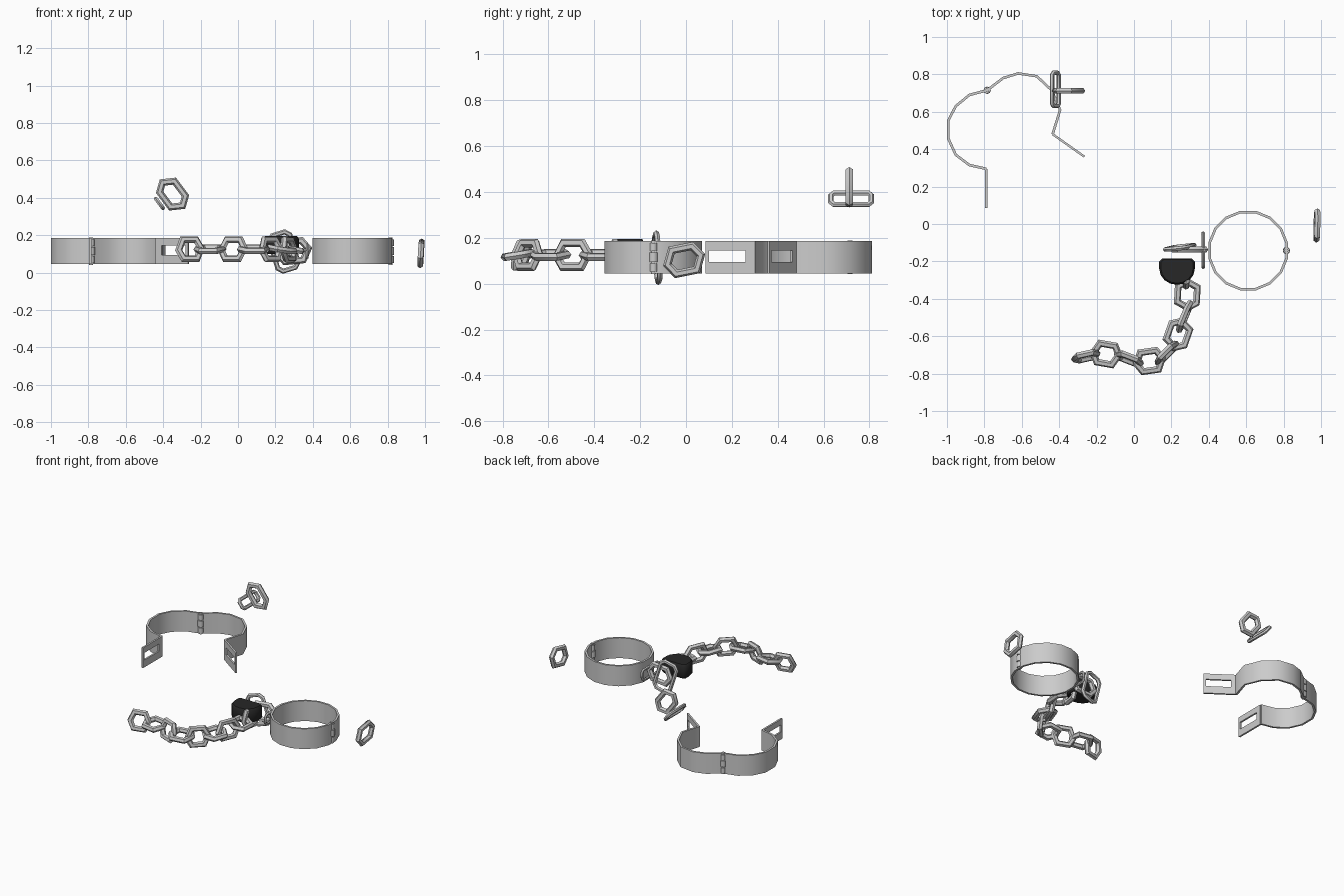
import bpy, bmesh
from math import sin, cos, pi, radians
from mathutils import Vector

if "Cube" in bpy.data.objects:
    bpy.data.objects.remove(bpy.data.objects["Cube"])

Z0, Z1 = 0.045, 0.185


def finish(name, bm, angle=50):
    bmesh.ops.recalc_face_normals(bm, faces=bm.faces)
    me = bpy.data.meshes.new(name)
    bm.to_mesh(me)
    bm.free()
    ob = bpy.data.objects.new(name, me)
    bpy.context.collection.objects.link(ob)
    bpy.context.view_layer.objects.active = ob
    for o in bpy.context.selected_objects:
        o.select_set(False)
    ob.select_set(True)
    bpy.ops.object.shade_smooth_by_angle(angle=radians(angle))
    return ob


def loft(bm, rings, closed):
    """Skin rings of points; cap the ends when the path is open."""
    vs = [[bm.verts.new(p) for p in r] for r in rings]
    n, m = len(vs), len(vs[0])
    for i in range(n if closed else n - 1):
        a, b = vs[i], vs[(i + 1) % n]
        for j in range(m):
            k = (j + 1) % m
            bm.faces.new((a[j], a[k], b[k], b[j]))
    if not closed:
        bm.faces.new(vs[0])
        bm.faces.new(vs[-1])


def link(name, centre, along, side, length=0.17, width=0.135, r=0.018, oblong=False):
    """Low-poly closed link: pointed hexagon, or chamfered oblong."""
    c, u = Vector(centre), Vector(along).normalized()
    v = Vector(side)
    v = (v - u * v.dot(u)).normalized()
    w = u.cross(v)
    a, b = length / 2 - r, width / 2 - r
    if oblong:
        k = 0.4 * b
        shape = [(a, -b + k), (a, b - k), (a - k, b), (-a + k, b),
                 (-a, b - k), (-a, -b + k), (-a + k, -b), (a - k, -b)]
    else:
        shape = [(a, 0.12 * b), (a * 0.6, b), (-a * 0.6, b),
                 (-a, -0.12 * b), (-a * 0.6, -b), (a * 0.6, -b)]
    pts = [Vector(p) for p in shape]
    rings = []
    for i, p in enumerate(pts):
        d0 = (p - pts[i - 1]).normalized()
        d1 = (pts[(i + 1) % len(pts)] - p).normalized()
        n = Vector((d0.y + d1.y, -d0.x - d1.x)).normalized()
        m = r / max(0.6, n.dot(Vector((d0.y, -d0.x))))
        ring = []
        for j in range(6):
            t = j * pi / 3
            q = p + n * m * cos(t)
            ring.append(c + u * q.x + v * q.y + w * r * sin(t))
        rings.append(ring)
    bm = bmesh.new()
    loft(bm, rings, True)
    return finish(name, bm)


def band(name, path, closed=False, th=0.014):
    """Upright metal strip following a plan path."""
    pts = [Vector(p) for p in path]
    n, rings = len(pts), []
    for i, p in enumerate(pts):
        a = pts[i - 1] if (i or closed) else p
        b = pts[(i + 1) % n] if (i < n - 1 or closed) else p
        d = (b - a).normalized()
        o = Vector((d.y, -d.x)) * th / 2
        rings.append([(*(p + o), Z0), (*(p + o), Z1), (*(p - o), Z1), (*(p - o), Z0)])
    bm = bmesh.new()
    loft(bm, rings, closed)
    return finish(name, bm)


def slotted_tab(name, p0, p1, th=0.012):
    """Flat plate with a rectangular slot."""
    p0, p1 = Vector(p0), Vector(p1)
    d = p1 - p0
    o = Vector((d.y, -d.x)).normalized() * th / 2
    corners = [((0, Z0), (0.17, 0.095)), ((1, Z0), (0.93, 0.095)),
               ((1, Z1), (0.93, 0.145)), ((0, Z1), (0.17, 0.145))]
    rings = []
    for (so, zo), (si, zi) in corners:
        po, pi_ = p0 + d * so, p0 + d * si
        rings.append([(*(po + o), zo), (*(pi_ + o), zi), (*(pi_ - o), zi), (*(po - o), zo)])
    bm = bmesh.new()
    loft(bm, rings, True)
    return finish(name, bm, 30)


def hinge(name, x, y):
    """Pin with three knuckles."""
    bm = bmesh.new()
    for z, r, h in ((0.115, 0.011, 0.146), (0.07, 0.018, 0.036),
                    (0.115, 0.02, 0.042), (0.16, 0.018, 0.036)):
        res = bmesh.ops.create_cone(bm, cap_ends=True, segments=8, radius1=r, radius2=r, depth=h)
        bmesh.ops.translate(bm, verts=res["verts"], vec=(x, y, z))
    finish(name, bm)


# closed cuff
band("closed_cuff", [(0.61 + 0.21 * cos((i + .5) * pi / 8), -0.142 + 0.21 * sin((i + .5) * pi / 8))
                     for i in range(16)], True)
hinge("closed_cuff_hinge", 0.815, -0.142)

# open cuff: two halves, hinge and slotted tabs
band("open_cuff_left", [(-0.79, 0.295), (-0.88, 0.315), (-0.953, 0.37), (-0.992, 0.455), (-0.992, 0.555),
                        (-0.953, 0.63), (-0.88, 0.69), (-0.785, 0.715)])
band("open_cuff_right", [(-0.785, 0.715), (-0.70, 0.78), (-0.62, 0.805), (-0.52, 0.79),
                         (-0.44, 0.715), (-0.395, 0.61), (-0.435, 0.48)])
hinge("open_cuff_hinge", -0.785, 0.715)
slotted_tab("left_tab", (-0.79, 0.295), (-0.79, 0.085))
slotted_tab("right_tab", (-0.435, 0.48), (-0.265, 0.36))

# chain: ends of each link in plan, alternately upright and flat
chain = [((-0.335, -0.725), (-0.18, -0.69)), ((-0.235, -0.68), (-0.065, -0.71)),
         ((-0.105, -0.69), (0.05, -0.75)), ((-0.005, -0.745), (0.17, -0.72)),
         ((0.115, -0.75), (0.235, -0.63)), ((0.205, -0.675), (0.265, -0.505)),
         ((0.235, -0.58), (0.305, -0.41)), ((0.28, -0.465), (0.29, -0.29)),
         ((0.275, -0.35), (0.30, -0.20))]
for i, (a, b) in enumerate(chain):
    a, b = Vector((*a, 0.125)), Vector((*b, 0.125))
    d = b - a
    side = Vector((0, 0.25, 1)) if i % 2 == 0 else Vector((-d.y, d.x, 0.03))
    link(f"chain_link_{i + 1}", (a + b) / 2, d, side, d.length, 0.14)

# loose pair of links above the open cuff
link("loose_link", (-0.35, 0.712, 0.42), (0.6, 0, -0.8), (0.8, 0, 0.6), 0.2, 0.135, 0.018)
link("loose_eye", (-0.42, 0.72, 0.37), (0, 1, 0), (0.6, 0, -0.8), 0.2, 0.085, 0.012, True)

# matching pair beside the closed cuff
link("cuff_link", (0.295, -0.137, 0.115), (1, 0, 0.1), (0, 0, 1), 0.2, 0.14)
link("cuff_eye", (0.37, -0.14, 0.115), (0, 1, 0), (0.05, 0, 1), 0.2, 0.085, 0.009, True)

# stray link at the far right
link("stray_link", (0.978, -0.008, 0.103), (0.03, 1, 0.2), (0.05, -0.2, 1), 0.185, 0.14, 0.017)

# padlock body: flat back, rounded front
bm = bmesh.new()
plan = [(0.135, -0.2), (0.15, -0.185), (0.31, -0.185), (0.325, -0.2)]
plan += [(0.23 + 0.095 * cos(t * pi / 8), -0.24 - 0.085 * sin(t * pi / 8)) for t in range(9)]
loft(bm, [[(0.23 + (x - 0.23) * s, -0.24 + (y + 0.24) * s, z) for x, y in plan]
          for z, s in ((0.1, 0.9), (0.112, 1), (0.183, 1), (0.195, 0.9))], False)
lock = finish("padlock_body", bm)
mat = bpy.data.materials.new("dark_iron")
mat.diffuse_color = (0.02, 0.02, 0.02, 1)
mat.use_nodes = True
mat.node_tree.nodes["Principled BSDF"].inputs["Base Color"].default_value = mat.diffuse_color
lock.data.materials.append(mat)

# bent padlock hoop standing on edge behind the body
link("padlock_hoop", (0.245, -0.125, 0.113), (0.3, 0.08, -1), (1, 0.1, 0.3), 0.225, 0.14, 0.013, True)
